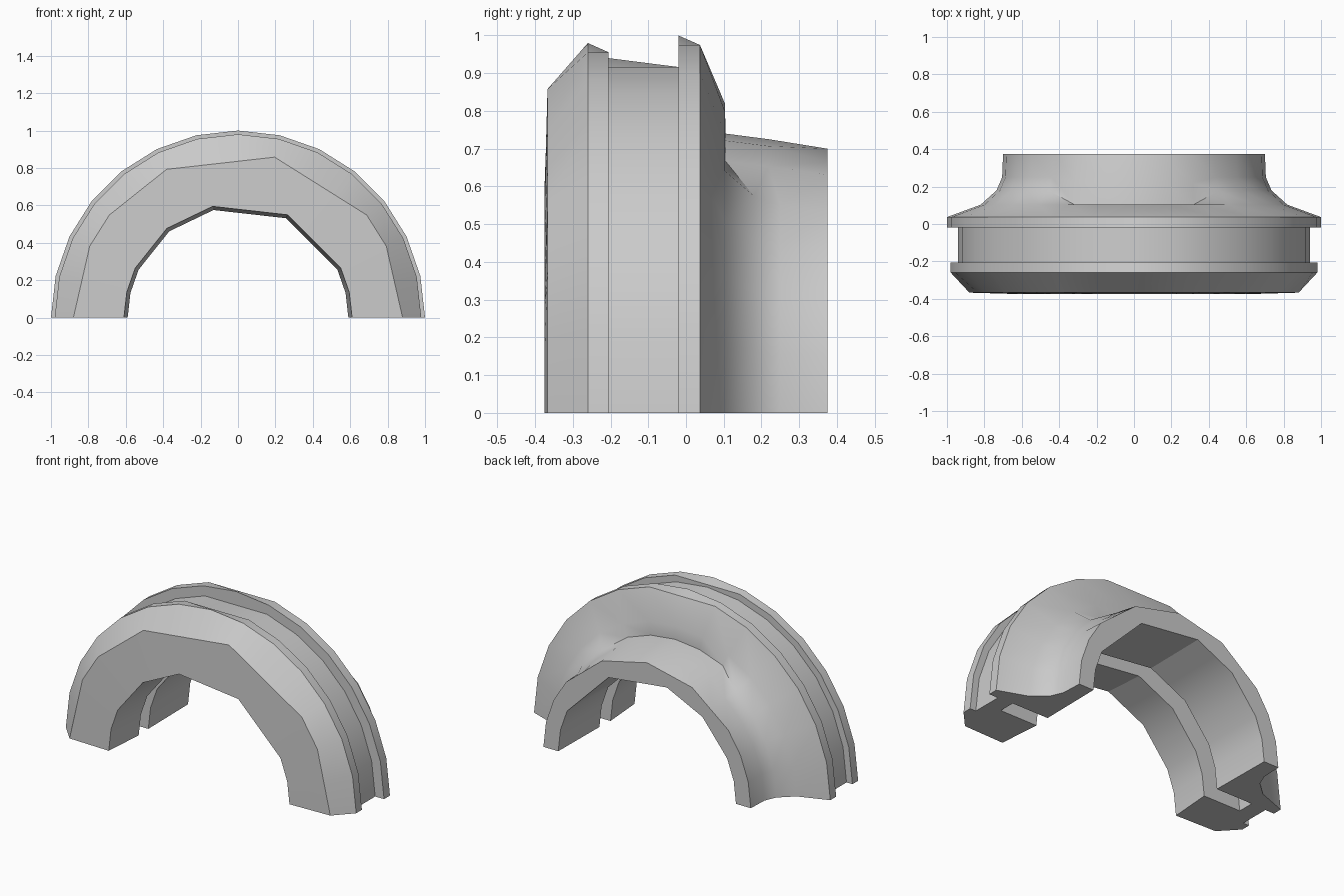
import bpy, bmesh, math

if "Cube" in bpy.data.objects:
    bpy.data.objects.remove(bpy.data.objects["Cube"])

N = 14          # facets over the half circle
ALL = list(range(N + 1))


def skip(*gone):
    return [i for i in ALL if i not in gone]


def ring(r, y, kept, top=None):
    """Half circle of points; dropped corners fall on the chord between kept ones.
    top = (r, y) replaces the radius and depth around the crown."""
    def corner(i):
        rr, yy = top if top and 4 < i < 10 else (r, y)
        a = math.pi * i / N
        return rr * math.cos(a), yy, rr * math.sin(a)
    pts = []
    for a, b in zip(kept, kept[1:]):
        p, q = corner(a), corner(b)
        for i in range(a, b):
            t = (i - a) / (b - a)
            pts.append([u + (v - u) * t for u, v in zip(p, q)])
    pts.append(corner(N))
    return pts


chamfer = [0, 2, 3, 6, 9, 11, 12, 14]
bore = [0, 1, 2, 5, 8, 10, 12, 13, 14]
neck = [0, 1, 2, 3, 5, 7, 9, 11, 12, 13, 14]

# Closed cross-section, each entry swept as its own half ring
rings = [
    ring(0.61, -0.375, bore),            # front face
    ring(0.88, -0.367, chamfer),
    ring(0.98, -0.26, ALL),              # front rim
    ring(0.98, -0.205, skip(7)),
    ring(0.94, -0.205, ALL),             # outer groove
    ring(0.94, -0.02, skip(7)),
    ring(1.0, -0.02, ALL),               # rear flange
    ring(1.0, 0.037, skip(7)),
    ring(0.82, 0.103, ALL),              # flared shoulder
    ring(0.735, 0.18, ALL, (0.74, 0.105)),
    ring(0.705, 0.25, ALL, (0.725, 0.22)),
    ring(0.70, 0.375, neck),             # neck end
    ring(0.60, 0.375, bore),
    ring(0.595, -0.015, bore),           # inner slot
    ring(0.84, -0.015, ALL),
    ring(0.84, -0.115, ALL),
    ring(0.59, -0.115, bore),
]

bm = bmesh.new()
grid = [[bm.verts.new(p) for p in pts] for pts in rings]
for a, b in zip(grid, grid[1:] + grid[:1]):
    for i in range(N):
        bm.faces.new((a[i], a[i + 1], b[i + 1], b[i]))

# Flat cut faces standing on the ground
for end in (0, N):
    bm.faces.new([g[end] for g in grid])
bmesh.ops.recalc_face_normals(bm, faces=bm.faces)

mesh = bpy.data.meshes.new("half_collar")
bm.to_mesh(mesh)
bm.free()
collar = bpy.data.objects.new("half_collar", mesh)
bpy.context.collection.objects.link(collar)
bpy.context.view_layer.objects.active = collar
collar.select_set(True)
bpy.ops.object.shade_smooth_by_angle(angle=math.radians(28))
